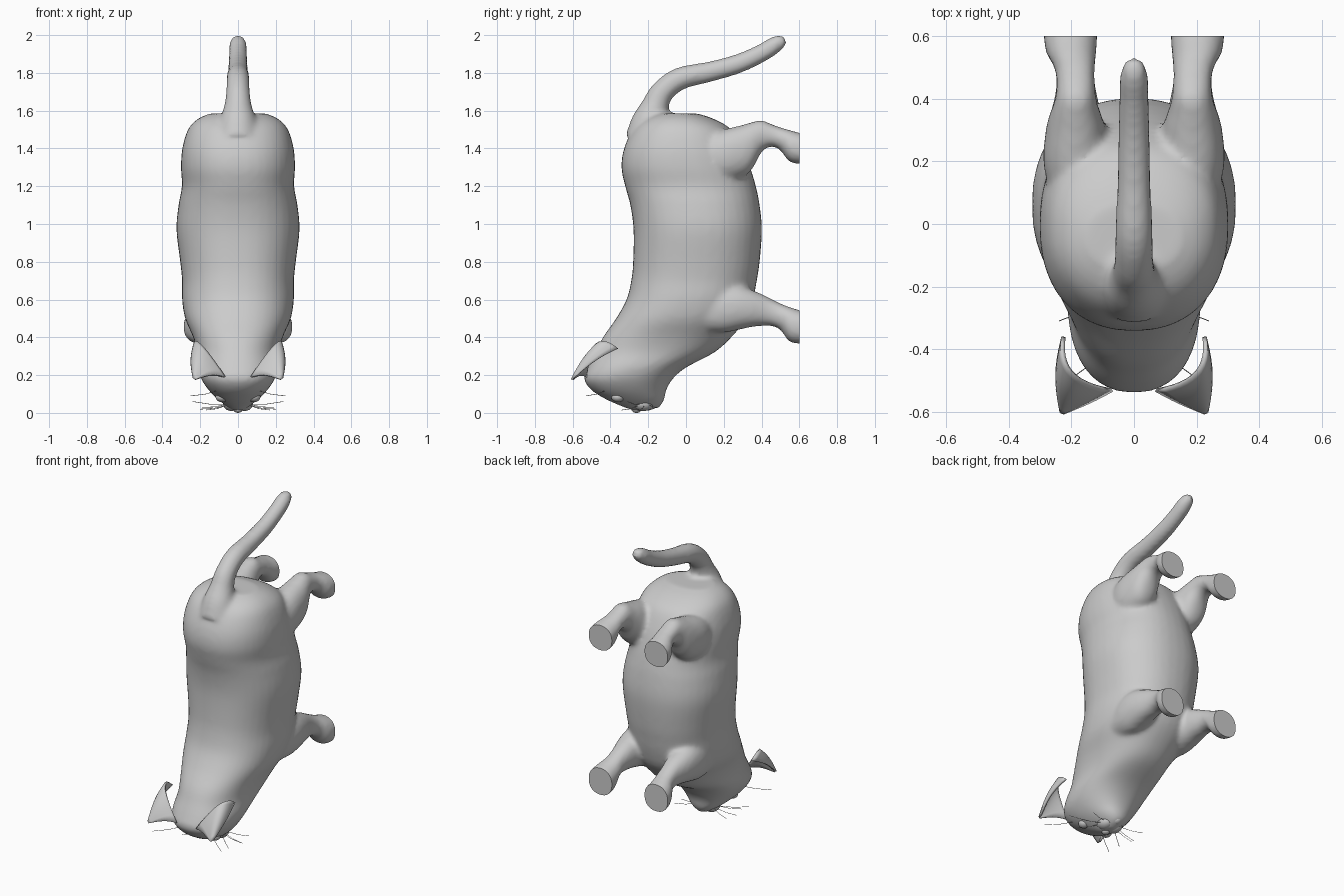
import bpy, bmesh, math
from mathutils import Vector

if "Cube" in bpy.data.objects:
    bpy.data.objects.remove(bpy.data.objects["Cube"])


def resample(rows, n=5):
    """Catmull-Rom interpolation between rows of numbers."""
    out = []
    for i in range(len(rows) - 1):
        p0, p1, p2, p3 = (rows[max(0, min(len(rows) - 1, i + k))] for k in (-1, 0, 1, 2))
        for j in range(n):
            t = j / n
            out.append([0.5 * (2 * b + (c - a) * t + (2 * a - 5 * b + 4 * c - d) * t * t
                               + (3 * b - a - 3 * c + d) * t ** 3)
                        for a, b, c, d in zip(p0, p1, p2, p3)])
    return out + [list(rows[-1])]


def loft(bm, rings, power=2.0, n=40):
    """Closed skin over rings given as (centre, axis u, axis v)."""
    def se(x):
        return math.copysign(abs(x) ** (2 / power), x)
    loops, faces = [], []
    for c, u, v in rings:
        loops.append([bm.verts.new(Vector(c) + Vector(u) * se(math.cos(2 * math.pi * k / n))
                                   + Vector(v) * se(math.sin(2 * math.pi * k / n))) for k in range(n)])
    for a, b in zip(loops, loops[1:]):
        faces += [bm.faces.new((a[k], a[(k + 1) % n], b[(k + 1) % n], b[k])) for k in range(n)]
    faces += [bm.faces.new(loops[0]), bm.faces.new(loops[-1])]
    bmesh.ops.recalc_face_normals(bm, faces=faces)


def add_object(name, bm):
    me = bpy.data.meshes.new(name)
    bm.to_mesh(me)
    bm.free()
    ob = bpy.data.objects.new(name, me)
    bpy.context.collection.objects.link(ob)
    return ob


def smooth(ob, angle=40):
    bpy.ops.object.select_all(action='DESELECT')
    ob.select_set(True)
    bpy.context.view_layer.objects.active = ob
    bpy.ops.object.shade_smooth_by_angle(angle=math.radians(angle))


def ball(name, loc, size):
    bm = bmesh.new()
    bmesh.ops.create_uvsphere(bm, u_segments=24, v_segments=16, radius=1)
    for v in bm.verts:
        v.co = Vector(loc) + Vector(a * b for a, b in zip(v.co, size))
    smooth(add_object(name, bm), 60)


bm = bmesh.new()

# Torso and head: z, back y, belly y, half width
torso = [(1.585, -.15, .06, .15), (1.555, -.22, .15, .215), (1.5, -.28, .24, .265),
         (1.4, -.328, .30, .295), (1.3, -.342, .34, .302), (1.2, -.322, .37, .297),
         (1.1, -.295, .39, .315), (.97, -.278, .402, .326), (.8, -.28, .39, .306),
         (.7, -.29, .375, .296), (.6, -.315, .355, .296), (.5, -.37, .32, .28),
         (.4, -.44, .24, .237), (.32, -.48, .15, .215), (.24, -.52, .0, .212),
         (.18, -.54, -.07, .195), (.12, -.5, -.105, .155), (.07, -.42, -.115, .105),
         (.035, -.34, -.14, .06), (.012, -.28, -.19, .03)]
loft(bm, [((0, (a + b) / 2, z), (w, 0, 0), (0, (b - a) / 2, 0)) for z, a, b, w in resample(torso)], 2.25)

# Legs: y, low z, high z, inner x, outer x
hind = [(.1, 1.24, 1.47, .10, .27), (.2, 1.225, 1.5, .085, .29), (.3, 1.25, 1.525, .09, .282),
        (.35, 1.29, 1.54, .105, .27), (.4, 1.38, 1.55, .12, .252), (.45, 1.41, 1.53, .125, .248),
        (.5, 1.39, 1.512, .125, .255), (.55, 1.328, 1.497, .12, .282), (.63, 1.315, 1.475, .115, .292)]
fore = [(.1, .43, .66, .10, .27), (.2, .425, .68, .09, .282), (.28, .44, .675, .09, .28),
        (.35, .455, .65, .105, .268), (.4, .46, .63, .115, .255), (.45, .46, .605, .125, .248),
        (.5, .44, .58, .125, .255), (.55, .375, .56, .12, .282), (.63, .365, .535, .115, .292)]
for side in (-1, 1):
    for leg in (hind, fore):
        loft(bm, [((side * (c + d) / 2, y, (a + b) / 2), ((d - c) / 2, 0, 0), (0, 0, (b - a) / 2))
                  for y, a, b, c, d in resample(leg)], 2.2, 28)

# Tail: y, z, radius
tail = resample([(-.2, 1.46, .12), (-.19, 1.54, .1), (-.165, 1.62, .074), (-.125, 1.7, .063),
                 (-.03, 1.77, .06), (.13, 1.807, .054), (.28, 1.85, .051), (.4, 1.905, .048),
                 (.465, 1.945, .046), (.507, 1.971, .035), (.525, 1.982, .016)])
rings = []
for i, (y, z, r) in enumerate(tail):
    a, b = tail[max(i - 1, 0)], tail[min(i + 1, len(tail) - 1)]
    t = Vector((0, b[0] - a[0], b[1] - a[1])).normalized()
    rings.append(((0, y, z), (r, 0, 0), (0, -t.z * r, t.y * r)))
loft(bm, rings, 2, 28)

# Fuse into one skin, then cut the soles flat
raw = add_object("raw_body", bm)
m = raw.modifiers.new("fuse", 'REMESH')
m.mode, m.voxel_size = 'VOXEL', 0.014
m = raw.modifiers.new("soften", 'SMOOTH')
m.factor, m.iterations = 0.5, 8
fused = bpy.data.meshes.new_from_object(raw.evaluated_get(bpy.context.evaluated_depsgraph_get()))
bpy.data.objects.remove(raw)
bm = bmesh.new()
bm.from_mesh(fused)
bmesh.ops.bisect_plane(bm, geom=bm.verts[:] + bm.edges[:] + bm.faces[:], plane_co=(0, .6, 0),
                       plane_no=(0, 1, 0), clear_outer=True)
bmesh.ops.holes_fill(bm, edges=[e for e in bm.edges if e.is_boundary], sides=0)
smooth(add_object("body", bm))

# Ears: cupped shells running from the head to a rounded tip
for side, label in ((-1, "left"), (1, "right")):
    outer, back, inner, tip = (Vector((side * x, y, z)) for x, y, z in
                               ((.225, -.36, .34), (.25, -.50, .46), (.07, -.53, .19), (.232, -.605, .175)))
    bm = bmesh.new()
    grid = []
    for i in range(11):
        t = i / 10
        f = 0.96 * t
        row = []
        for j in range(13):
            s = j / 12
            base = outer * (1 - s) ** 2 + back * 2 * s * (1 - s) + inner * s * s
            bulge = Vector((side * (.02 * (1 - s) - .01 * s), 0, .02)) * math.sin(math.pi * t) * .8
            row.append(bm.verts.new(base.lerp(tip, f) + bulge))
        grid.append(row)
    for a, b in zip(grid, grid[1:]):
        for j in range(12):
            bm.faces.new((a[j], a[j + 1], b[j + 1], b[j]))
    bmesh.ops.recalc_face_normals(bm, faces=bm.faces[:])
    ear = add_object(label + "_ear", bm)
    m = ear.modifiers.new("thickness", 'SOLIDIFY')
    m.thickness, m.offset = 0.014, 0
    smooth(ear, 50)

# Face details
ball("nose", (0, -.262, .018), (.024, .026, .018))
ball("chin", (0, -.165, .055), (.035, .035, .03))
for side, label in ((-1, "left"), (1, "right")):
    ball(label + "_muzzle", (side * .035, -.225, .05), (.045, .055, .04))
    ball(label + "_eye", (side * .085, -.36, .085), (.034, .036, .028))

# Whiskers: start and end points on one side, mirrored
cu = bpy.data.curves.new("whiskers", 'CURVE')
cu.dimensions, cu.bevel_depth, cu.bevel_resolution = '3D', 0.0015, 0
for side in (-1, 1):
    for a, b in (((.06, -.24, .045), (.24, -.31, .06)), ((.06, -.22, .04), (.2, -.24, .02)),
                 ((.06, -.2, .045), (.19, -.15, .03)), ((.06, -.25, .04), (.17, -.34, .015)),
                 ((.10, -.42, .12), (.25, -.53, .09))):
        sp = cu.splines.new('POLY')
        sp.points.add(2)
        mid = [(p + q) / 2 for p, q in zip(a, b)]
        mid[2] -= .006
        for pt, co in zip(sp.points, (a, mid, b)):
            pt.co = (side * co[0], co[1], co[2], 1)
bpy.context.collection.objects.link(bpy.data.objects.new("whiskers", cu))
